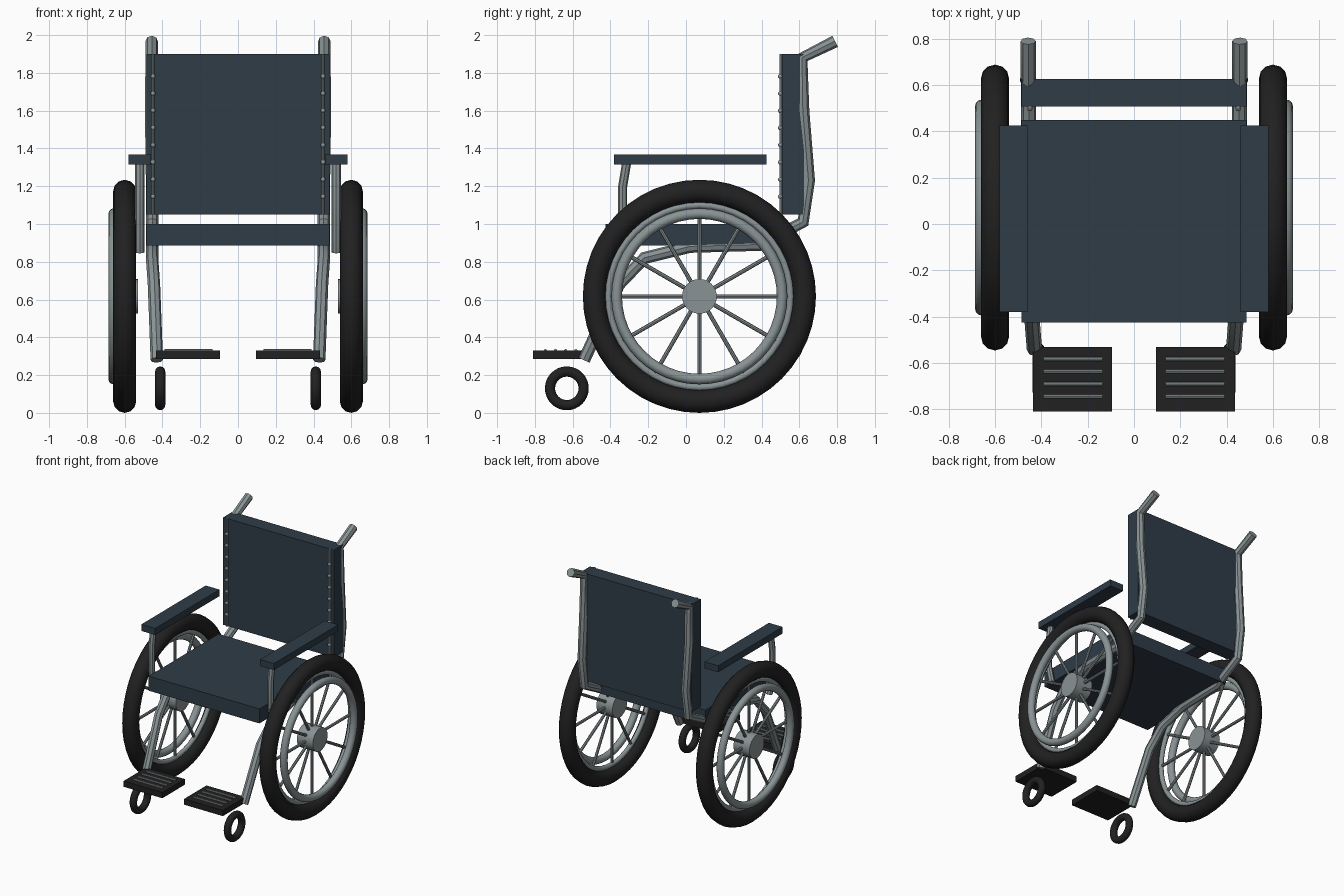
import bpy
from math import pi, sin, cos, radians
from mathutils import Vector

cube = bpy.data.objects.get("Cube")
if cube:
    bpy.data.objects.remove(cube, do_unlink=True)


def material(name, rgb):
    m = bpy.data.materials.new(name)
    m.use_nodes = True
    m.diffuse_color = (*rgb, 1)
    m.node_tree.nodes["Principled BSDF"].inputs["Base Color"].default_value = (*rgb, 1)
    return m


NAVY = material("navy_vinyl", (0.028, 0.045, 0.064))
METAL = material("grey_metal", (0.25, 0.29, 0.30))
RUBBER = material("black_rubber", (0.015, 0.015, 0.015))


def finish(name, mat, smooth=True):
    ob = bpy.context.object
    ob.name = name
    ob.data.materials.clear()
    ob.data.materials.append(mat)
    if smooth:
        bpy.ops.object.shade_smooth_by_angle(angle=radians(40))
    return ob


def box(name, lo, hi, mat):
    lo, hi = Vector(lo), Vector(hi)
    bpy.ops.mesh.primitive_cube_add(size=1, location=(lo + hi) / 2)
    ob = bpy.context.object
    for v in ob.data.vertices:
        v.co *= hi - lo
    return finish(name, mat, False)


def rod(name, a, b, radius, mat, sides=12):
    a, b = Vector(a), Vector(b)
    bpy.ops.mesh.primitive_cylinder_add(
        vertices=sides, radius=radius, depth=(b - a).length, location=(a + b) / 2,
        rotation=(b - a).to_track_quat('Z', 'Y').to_euler())
    return finish(name, mat)


def ring(name, centre, major, minor, mat, segments=48, sides=12):
    bpy.ops.mesh.primitive_torus_add(
        location=centre, rotation=(0, pi / 2, 0), major_radius=major,
        minor_radius=minor, major_segments=segments, minor_segments=sides)
    return finish(name, mat)


def tube(name, points, radius, mat):
    curve = bpy.data.curves.new(name, 'CURVE')
    curve.dimensions = '3D'
    curve.bevel_depth = radius
    curve.bevel_resolution = 2
    curve.use_fill_caps = True
    spline = curve.splines.new('POLY')
    spline.points.add(len(points) - 1)
    for p, co in zip(spline.points, points):
        p.co = (*co, 1)
    ob = bpy.data.objects.new(name, curve)
    bpy.context.collection.objects.link(ob)
    bpy.ops.object.select_all(action='DESELECT')
    ob.select_set(True)
    bpy.context.view_layer.objects.active = ob
    bpy.ops.object.convert(target='MESH')
    return finish(name, mat)


# Upholstery
box("seat", (-0.485, -0.425, 0.885), (0.485, 0.45, 1.0), NAVY)
box("backrest", (-0.485, 0.508, 1.05), (0.485, 0.625, 1.9), NAVY)

WY, WZ = 0.071, 0.617  # drive wheel axle

for s, side in ((1, "left"), (-1, "right")):
    # Drive wheel: tyre, rim, hand rim, hub and spokes
    ring(side + "_tyre", (s * 0.6, WY, WZ), 0.556, 0.061, RUBBER)
    ring(side + "_rim", (s * 0.6, WY, WZ), 0.482, 0.018, METAL)
    ring(side + "_hand_rim", (s * 0.658, WY, WZ), 0.438, 0.028, METAL)
    rod(side + "_hub", (s * 0.53, WY, WZ), (s * 0.67, WY, WZ), 0.092, METAL, 24)
    for i in range(12):
        a = i * pi / 6
        rod(f"{side}_spoke_{i + 1}", (s * 0.6, WY, WZ),
            (s * 0.6, WY + 0.48 * cos(a), WZ + 0.48 * sin(a)), 0.011, METAL, 8)

    # Side frame running from the push handle down to the footrest
    path = [(0.43, -0.54, 0.28), (0.445, -0.355, 0.68), (0.455, -0.22, 0.82),
            (0.455, 0.02, 0.88), (0.455, 0.39, 0.89), (0.455, 0.62, 1.01),
            (0.455, 0.65, 1.23), (0.46, 0.62, 1.6), (0.457, 0.615, 1.88),
            (0.457, 0.79, 1.967)]
    tube(side + "_frame", [(s * x, y, z) for x, y, z in path], 0.033, METAL)

    # Armrest and its bent post
    box(side + "_armrest", (s * 0.52 - 0.06, -0.38, 1.315),
        (s * 0.52 + 0.06, 0.425, 1.367), NAVY)
    post = [(-0.315, 1.32), (-0.335, 1.2), (-0.335, 1.0), (-0.3, 0.85)]
    tube(side + "_armrest_post", [(s * 0.52, y, z) for y, z in post], 0.024, METAL)

    # Piping and studs on the backrest
    rod(side + "_piping", (s * 0.45, 0.505, 1.05), (s * 0.45, 0.505, 1.9),
        0.009, METAL, 8)
    for i in range(8):
        bpy.ops.mesh.primitive_uv_sphere_add(
            segments=10, ring_count=6, radius=0.013,
            location=(s * 0.45, 0.5, 1.145 + i * 0.091))
        finish(f"{side}_stud_{i + 1}", METAL)

    # Footplate with grip bars
    box(side + "_footplate", (s * 0.265 - 0.17, -0.81, 0.285),
        (s * 0.265 + 0.17, -0.53, 0.33), RUBBER)
    for i in range(4):
        y = -0.745 + i * 0.054
        rod(f"{side}_grip_{i + 1}", (s * 0.135, y, 0.329), (s * 0.39, y, 0.329),
            0.009, METAL, 8)

    # Front caster
    ring(side + "_caster", (s * 0.412, -0.631, 0.13), 0.089, 0.027, RUBBER, 32, 12)
